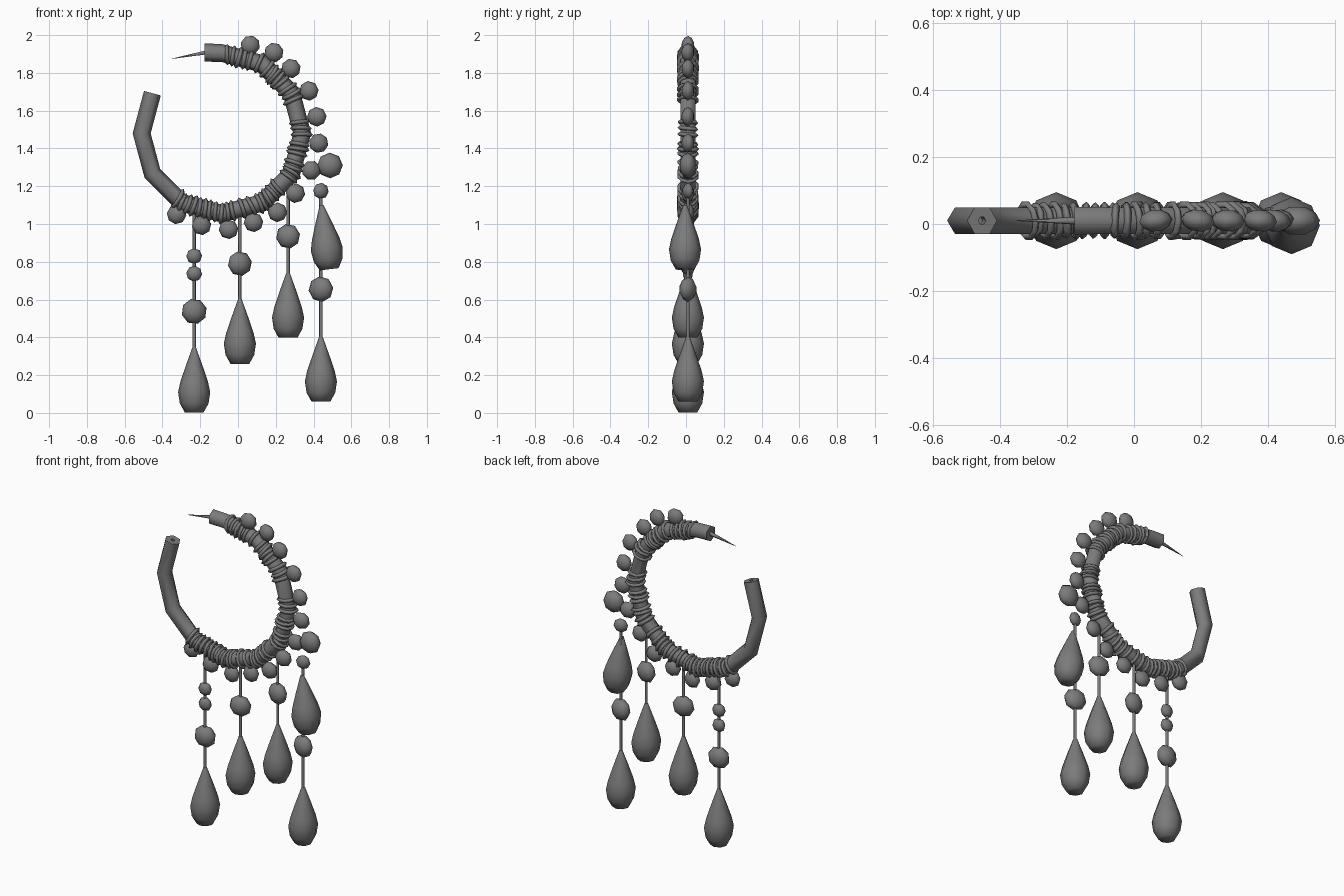
import bpy, bmesh, math, random
from mathutils import Vector, Matrix

if "Cube" in bpy.data.objects:
    bpy.data.objects.remove(bpy.data.objects["Cube"])

random.seed(4)
CX, CZ, R, Y = -0.085, 1.48, 0.425, 0.01   # hoop centre, radius, depth offset

# Dark metal
metal = bpy.data.materials.new("dark_metal")
metal.diffuse_color = (0.2, 0.2, 0.2, 1)
metal.use_nodes = True
metal.node_tree.nodes["Principled BSDF"].inputs["Base Color"].default_value = metal.diffuse_color


def finish(name, bm, angle=70):
    bmesh.ops.recalc_face_normals(bm, faces=bm.faces)
    me = bpy.data.meshes.new(name)
    bm.to_mesh(me)
    bm.free()
    me.materials.append(metal)
    me.shade_smooth()
    me.set_sharp_from_angle(angle=math.radians(angle))
    ob = bpy.data.objects.new(name, me)
    bpy.context.collection.objects.link(ob)
    return ob


def loft(bm, rings, closed=False):
    loops = [[bm.verts.new(p) for p in ring] for ring in rings]
    pairs = list(zip(loops, loops[1:])) + ([(loops[-1], loops[0])] if closed else [])
    for a, b in pairs:
        for i in range(len(a)):
            j = (i + 1) % len(a)
            bm.faces.new((a[i], a[j], b[j], b[i]))
    if not closed:
        bm.faces.new(loops[0])
        bm.faces.new(loops[-1])


def lathe(name, profile, sides, matrix):
    bm = bmesh.new()
    loft(bm, [[matrix @ Vector((r * math.cos(k * math.tau / sides), r * math.sin(k * math.tau / sides), z))
               for k in range(sides)] for r, z in profile])
    return finish(name, bm)


def rod(name, a, b, ra, rb, sides=6):
    a, b = Vector(a), Vector(b)
    m = Matrix.Translation(a) @ (b - a).to_track_quat('Z', 'Y').to_matrix().to_4x4()
    return lathe(name, [(ra, 0), (rb, (b - a).length)], sides, m)


def bead(name, x, z, r, turn=0.0, flat=0.6):
    # faceted, flattened bead with its short axis along y
    prof = [(0.35, -1), (0.8, -0.6), (1, 0), (0.8, 0.6), (0.35, 1)]
    m = (Matrix.Translation((x, Y, z)) @ Matrix.Rotation(turn, 4, 'Z')
         @ Matrix.Rotation(math.pi / 2, 4, 'X') @ Matrix.Rotation(random.uniform(0, 1), 4, 'Z'))
    return lathe(name, [(r * p, r * flat * q) for p, q in prof], 8, m)


def drop(name, x, z, tilt=0.0, y=Y):
    prof = [(0.01, 0), (0.046, -0.1), (0.073, -0.18), (0.085, -0.235), (0.076, -0.295), (0.05, -0.342)]
    m = Matrix.Translation((x, y, z)) @ Matrix.Rotation(tilt, 4, 'Y')
    return lathe(name, prof, 8, m)


# Open twelve-sided hoop of hexagonal tube, with a hollow at the catch end
def section(p, d, r, miter=1.0):
    return [Vector((p[0] + d[0] * r * miter * math.cos(k * math.pi / 3), Y + r * math.sin(k * math.pi / 3),
                    p[1] + d[1] * r * miter * math.cos(k * math.pi / 3))) for k in range(6)]


rings = []
s, c = math.sin(math.radians(150)), math.cos(math.radians(150))
start = (CX + R * c, CZ + R * s)
end_dir = (math.cos(math.radians(165)), math.sin(math.radians(165)))
inner = (start[0] - 0.01, start[1] - 0.04)
rings += [section(inner, end_dir, 0.012), section(start, end_dir, 0.012), section(start, end_dir, 0.046)]
for deg in range(180, 451, 30):
    d = (math.cos(math.radians(deg)), math.sin(math.radians(deg)))
    rings.append(section((CX + R * d[0], CZ + R * d[1]), d, 0.046, 1.035))
rings.append(section((-0.177, 1.908), (0, 1), 0.048))
bm = bmesh.new()
loft(bm, rings)
finish("hoop_tube", bm)

# Pin
rod("hoop_pin", (-0.17, Y, 1.908), (-0.35, Y, 1.875), 0.012, 0.001)

# Wire wraps round the hoop, in runs of (first angle, last angle, count)
runs = [(69, 86, 5), (55, 62, 2), (41, 50, 4), (25, 34, 3), (-1, 8, 3), (-15, -8, 3),
        (-33, -22, 4), (-50, -44, 2), (-62, -55, 3), (-75, -68, 2), (-124, -82, 11)]
bm = bmesh.new()
for a0, a1, n in runs:
    for i in range(n):
        deg = a0 + (a1 - a0) * i / (n - 1)
        off = math.radians((deg % 30) - 15)
        rad = R * math.cos(math.radians(15)) / math.cos(off)
        a = math.radians(deg)
        big = random.uniform(0.045, 0.05)
        m = (Matrix.Translation((CX + rad * math.cos(a), Y, CZ + rad * math.sin(a)))
             @ Matrix.Rotation(-a + random.uniform(-0.12, 0.12), 4, 'Y')
             @ Matrix.Rotation(random.uniform(-0.12, 0.12), 4, 'X'))
        loft(bm, [[m @ Vector(((big + 0.011 * math.cos(v)) * math.cos(u),
                               (big + 0.011 * math.cos(v)) * math.sin(u), 0.011 * math.sin(v)))
                   for v in (k * math.pi / 2 for k in range(4))]
                  for u in (k * math.tau / 10 for k in range(10))], closed=True)
finish("wire_wraps", bm, 120)

# Beads around the outer edge
edge = [(0.065, 1.946), (0.19, 1.908), (0.28, 1.823), (0.375, 1.705), (0.417, 1.568), (0.427, 1.428),
        (0.388, 1.284), (0.304, 1.163), (0.209, 1.062), (0.082, 1.009), (-0.05, 0.972),
        (-0.193, 0.993), (-0.325, 1.051)]
for i, (x, z) in enumerate(edge):
    bead(f"edge_bead_{i + 1}", x, z, 0.052, random.uniform(-0.15, 0.15))
bead("edge_bead_large", 0.487, 1.31, 0.068)

# Dangling strands: x, wire top, drop top, beads (z, radius)
strands = [(-0.232, 1.06, 0.345, [(0.83, 0.042), (0.737, 0.042), (0.537, 0.068)]),
           (0.01, 1.05, 0.602, [(0.79, 0.066)]),
           (0.265, 1.2, 0.74, [(0.935, 0.066)]),
           (0.439, 1.21, 0.402, [(1.175, 0.043), (0.655, 0.068)])]
for i, (x, top, dz, beads) in enumerate(strands, 1):
    rod(f"strand_wire_{i}", (x, Y, top), (x, Y, dz - 0.02), 0.009, 0.009)
    for j, (z, r) in enumerate(beads, 1):
        bead(f"strand_bead_{i}_{j}", x, z, r, random.uniform(-0.3, 0.3))
    drop(f"strand_drop_{i}", x, dz)
drop("upper_drop", 0.442, 1.1, -0.12, -0.005)
